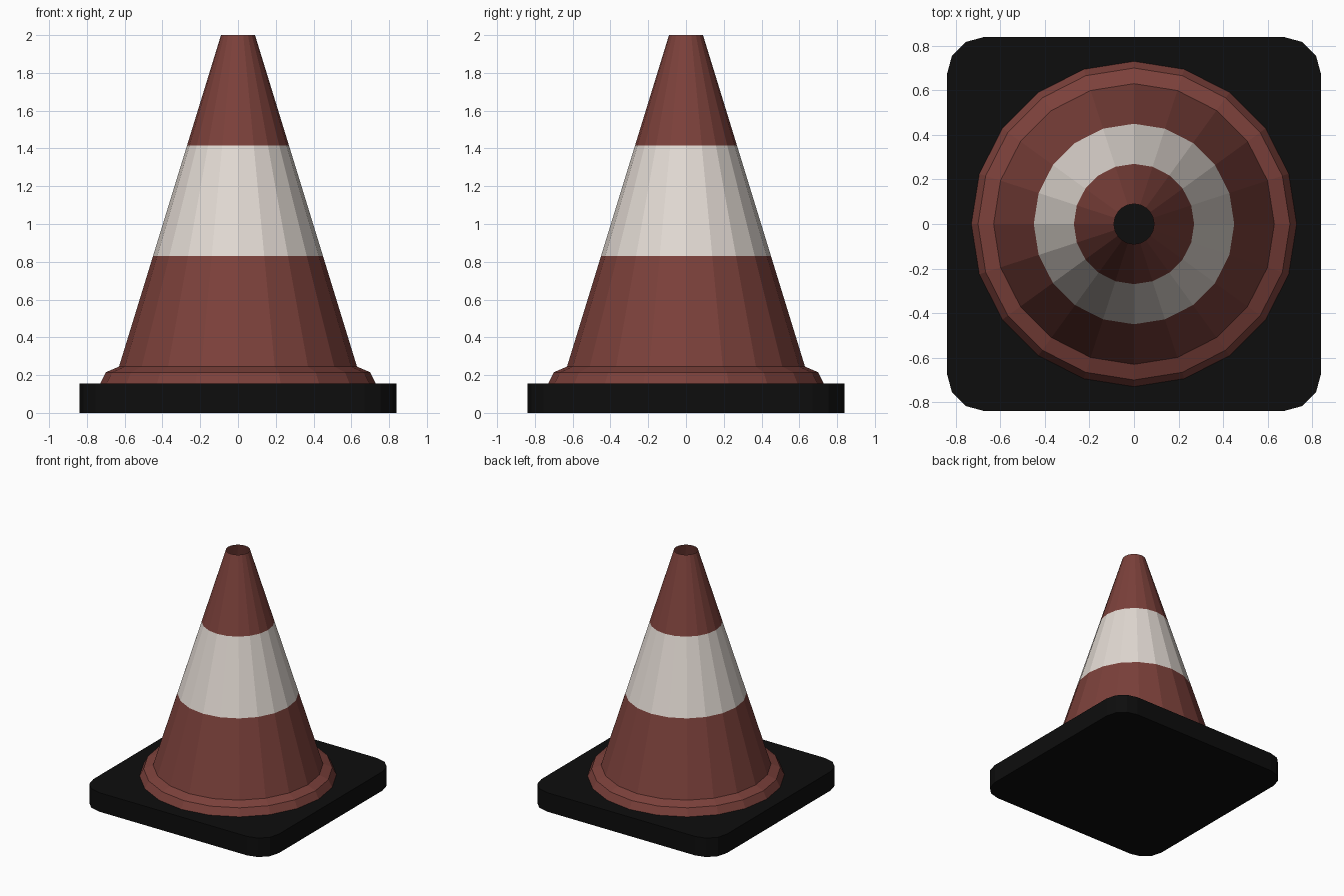
import bpy, bmesh
from math import sin, cos, pi

if "Cube" in bpy.data.objects:
    bpy.data.objects.remove(bpy.data.objects["Cube"])

SIDES = 20


def material(name, rgb):
    m = bpy.data.materials.new(name)
    m.diffuse_color = (*rgb, 1)
    m.use_nodes = True
    m.node_tree.nodes["Principled BSDF"].inputs["Base Color"].default_value = m.diffuse_color
    return m


RED = material("red", (0.2, 0.052, 0.043))
WHITE = material("white", (0.76, 0.70, 0.65))
BLACK = material("black", (0.004, 0.004, 0.004))


def finish(bm, name, mats):
    mesh = bpy.data.meshes.new(name)
    bm.to_mesh(mesh)
    bm.free()
    for m in mats:
        mesh.materials.append(m)
    obj = bpy.data.objects.new(name, mesh)
    bpy.context.collection.objects.link(obj)
    return obj


def lathe(name, profile, bands, mats):
    """Open surface of revolution; bands gives the material of each step."""
    bm = bmesh.new()
    rings = [[bm.verts.new((r * cos(2 * pi * i / SIDES), r * sin(2 * pi * i / SIDES), z))
              for i in range(SIDES)] for r, z in profile]
    for low, high, band in zip(rings, rings[1:], bands):
        for i in range(SIDES):
            j = (i + 1) % SIDES
            bm.faces.new((low[i], low[j], high[j], high[i])).material_index = band
    return finish(bm, name, mats)


# Square base slab with rounded corners
half, radius, height = 0.84, 0.17, 0.155
bm = bmesh.new()
outline = []
for k, (sx, sy) in enumerate([(1, 1), (-1, 1), (-1, -1), (1, -1)]):
    for s in range(4):
        a = k * pi / 2 + s * pi / 6
        outline.append(bm.verts.new((sx * (half - radius) + radius * cos(a),
                                     sy * (half - radius) + radius * sin(a), 0)))
bottom = bm.faces.new(outline)
top = bmesh.ops.extrude_face_region(bm, geom=[bottom], use_keep_orig=True)
bmesh.ops.translate(bm, vec=(0, 0, height),
                    verts=[v for v in top["geom"] if isinstance(v, bmesh.types.BMVert)])
bmesh.ops.recalc_face_normals(bm, faces=bm.faces)
finish(bm, "base", [BLACK])

# Hollow cone with foot flange, white band and open tip
lathe("cone",
      [(0.73, 0.155), (0.70, 0.215), (0.63, 0.245), (0.45, 0.83), (0.27, 1.415), (0.09, 2.0)],
      [0, 0, 0, 1, 0], [RED, WHITE])
